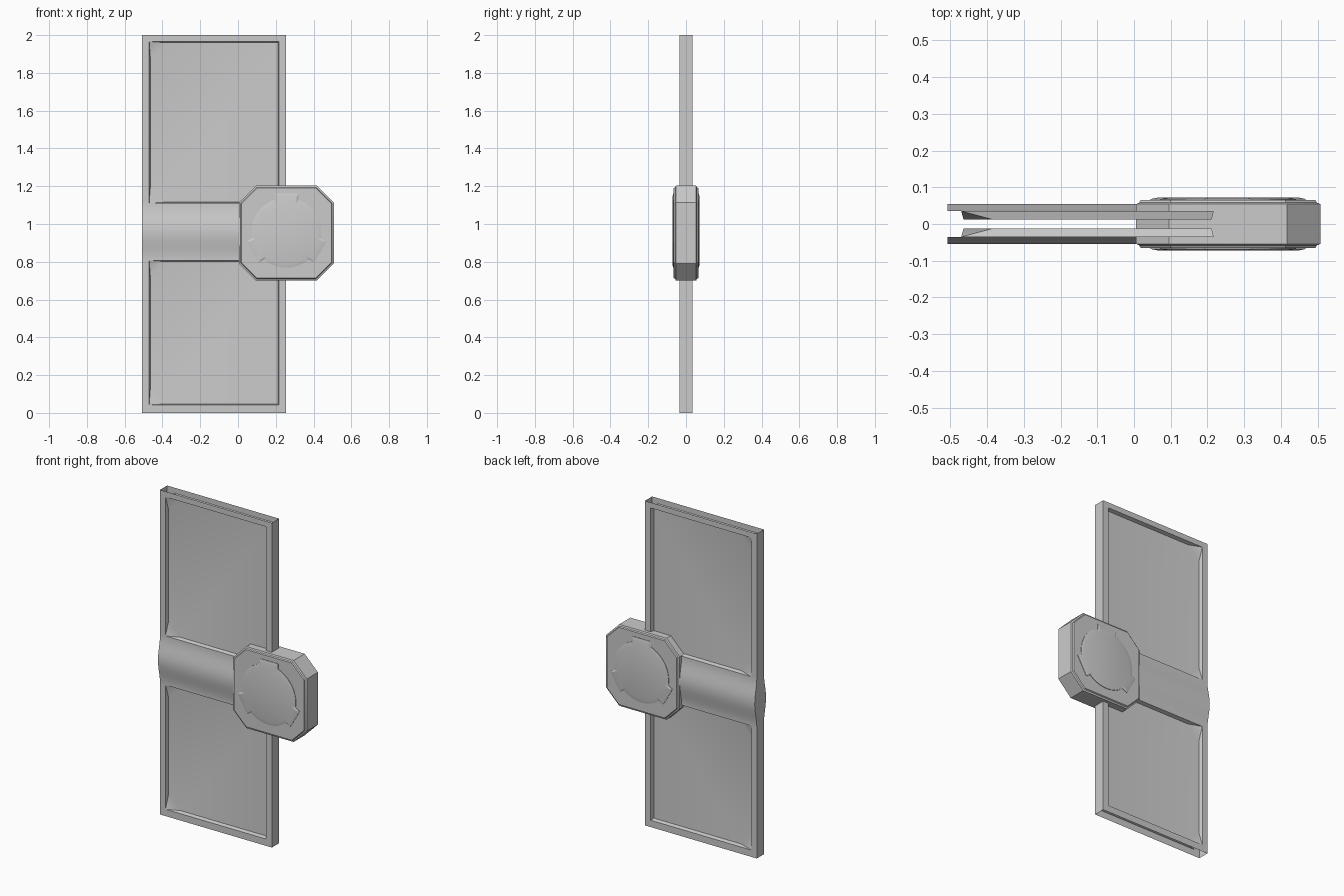
import bpy, bmesh
from math import cos, sin, pi, radians
from mathutils import Vector

if "Cube" in bpy.data.objects:
    bpy.data.objects.remove(bpy.data.objects["Cube"])

XL, XR = -0.507, 0.255            # frame outer sides
IL, IR = -0.47, 0.217             # opening sides
B0, B1 = 0.807, 1.11              # central band heights
FY, PY = 0.035, 0.012             # frame face and panel depths
FRONT, LEFT, RIGHT = (0, -1, 0), (-1, 0, 0), (1, 0, 0)


def face(bm, pts, hint):
    """Add a face turned towards hint."""
    f = bm.faces.new([bm.verts.new(p) for p in pts])
    f.normal_update()
    if f.normal.dot(Vector(hint)) < 0:
        f.normal_flip()


def finish(name, bm):
    """Front half mesh -> object mirrored to the back."""
    bmesh.ops.remove_doubles(bm, verts=bm.verts, dist=1e-5)
    me = bpy.data.meshes.new(name)
    bm.to_mesh(me)
    bm.free()
    ob = bpy.data.objects.new(name, me)
    bpy.context.collection.objects.link(ob)
    mod = ob.modifiers.new("mirror_back", "MIRROR")
    mod.use_axis = (False, True, False)
    mod.merge_threshold = 0.0005
    bpy.ops.object.select_all(action='DESELECT')
    ob.select_set(True)
    bpy.context.view_layer.objects.active = ob
    bpy.ops.object.shade_smooth_by_angle(angle=radians(20))
    return ob


def rect(bm, x0, x1, z0, z1, y=-FY):
    face(bm, [(x0, y, z0), (x1, y, z0), (x1, y, z1), (x0, y, z1)], FRONT)


def loft(name, rings):
    """Stack of equal-length (x, z) loops at given depths, capped at the front."""
    bm = bmesh.new()
    loops = [[bm.verts.new((x, -y, z)) for x, z in pts] for y, pts in rings]
    n = len(loops[0])
    for a, b in zip(loops, loops[1:]):
        for i in range(n):
            j = (i + 1) % n
            bm.faces.new((a[i], a[j], b[j], b[i]))
    bm.faces.new(loops[-1])
    return finish(name, bm)


# frame: hollow channel, open at top and bottom
bm = bmesh.new()
for z0, z1 in ((0, B0), (B1, 2)):
    rect(bm, XL, IL, z0, z1)
    face(bm, [(XL, 0, z0), (XL, -FY, z0), (XL, -FY, z1), (XL, 0, z1)], LEFT)
rect(bm, IR, XR, 0, 2)
face(bm, [(XR, 0, 0), (XR, -FY, 0), (XR, -FY, 2), (XR, 0, 2)], RIGHT)
rect(bm, IL, IR, 0, 0.042)
rect(bm, IL, IR, 1.966, 2)
finish("frame", bm)

# recessed panels with two sloped corners on the left
bm = bmesh.new()
d, c = 0.006, 0.08
for z0, z1 in ((0.042, B0), (B1, 1.966)):
    lb, rb, rt, lt = [(x, -FY, z) for x, z in ((IL, z0), (IR, z0), (IR, z1), (IL, z1))]
    xl, xr, zb, zt = IL + d, IR - d, z0 + d, z1 - d
    p = [(x, -PY, z) for x, z in ((xl, zb + c), (xl + c, zb), (xr, zb),
                                  (xr, zt), (xl + c, zt), (xl, zt - c))]
    face(bm, p, FRONT)
    for loop in ([lb, p[0], p[1]], [lb, rb, p[2], p[1]], [rb, rt, p[3], p[2]],
                 [rt, lt, p[4], p[3]], [lt, p[4], p[5]], [lt, lb, p[0], p[5]]):
        face(bm, loop, FRONT)
finish("panels", bm)

# bulging central band running into the hub
bm = bmesh.new()
N = 20
prof = []
for i in range(N + 1):
    t = i / N
    prof.append((FY + 0.02 * (1 - cos(2 * pi * t)) / 2, B0 + (B1 - B0) * t))
for (ya, za), (yb, zb) in zip(prof, prof[1:]):
    face(bm, [(XL, -ya, za), (0.1, -ya, za), (0.1, -yb, zb), (XL, -yb, zb)], FRONT)
    face(bm, [(XL, 0, za), (XL, -ya, za), (XL, -yb, zb), (XL, 0, zb)], LEFT)
finish("band", bm)

# octagonal hub
CX, CZ = 0.256, 0.952


def octagon(inset):
    a, b = 0.251 - inset, 0.161 - 0.4 * inset
    return [(CX + x, CZ + z) for x, z in ((a, -b), (a, b), (b, a), (-b, a),
                                          (-a, b), (-a, -b), (-b, -a), (b, -a))]


loft("hub", [(0, octagon(0)), (0.054, octagon(0)), (0.058, octagon(0.009)),
             (0.065, octagon(0.013))])


# raised dial with three square tabs
def dial(inset):
    r, tab, half = 0.185 - inset, 0.207 - inset, 0.064 - inset * 0.5
    pts = []
    for k in range(3):
        m = radians(90 + 120 * k)
        n = Vector((cos(m), sin(m)))
        t = Vector((-sin(m), cos(m)))
        foot = (r * r - half * half) ** 0.5
        for u, v in ((foot, -half), (tab, -half), (tab, half)):
            pts.append(n * u + t * v)
        off = math_asin(half / r)
        for i in range(13):
            a = m + off + (radians(120) - 2 * off) * i / 13
            pts.append(Vector((cos(a), sin(a))) * r)
    return [(CX + p.x, CZ + 0.002 + p.y) for p in pts]


def math_asin(v):
    import math
    return math.asin(v)


loft("dial", [(0.064, dial(0)), (0.068, dial(0)), (0.072, dial(0.018))])

# make closed lofts face outwards
for name in ("hub", "dial"):
    me = bpy.data.objects[name].data
    bm = bmesh.new()
    bm.from_mesh(me)
    front = max(bm.faces, key=lambda f: f.calc_area() if f.normal.y ** 2 > 0.9 else 0)
    bmesh.ops.recalc_face_normals(bm, faces=bm.faces)
    if front.normal.y > 0:
        bmesh.ops.reverse_faces(bm, faces=bm.faces)
    bm.to_mesh(me)
    bm.free()
